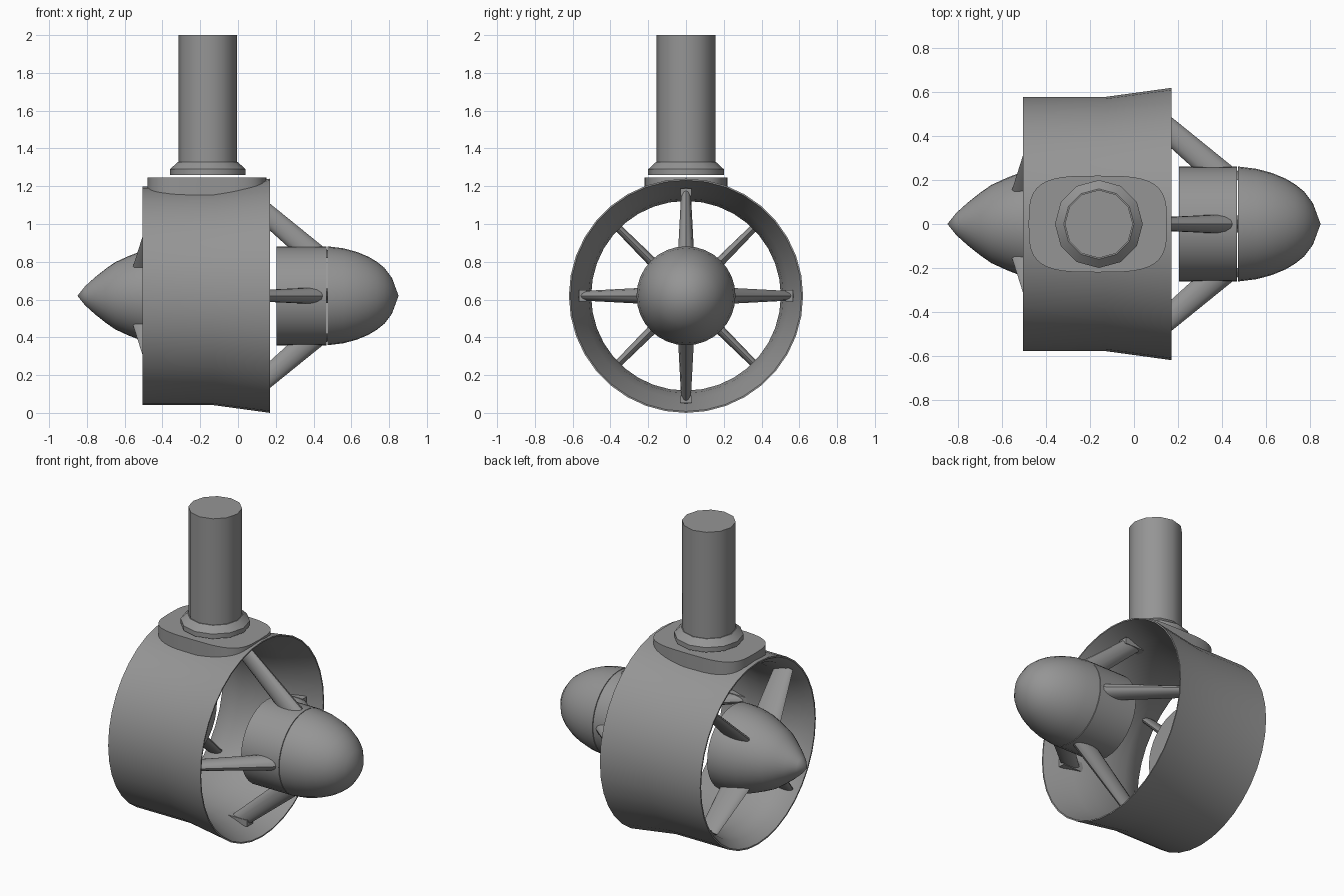
import bpy, bmesh, math
from mathutils import Matrix, Vector

if "Cube" in bpy.data.objects:
    bpy.data.objects.remove(bpy.data.objects["Cube"])

AXIS_Z = 0.62
GREY = bpy.data.materials.new("dark_grey")
GREY.diffuse_color = (0.3, 0.3, 0.3, 1)
GREY.use_nodes = True
GREY.node_tree.nodes["Principled BSDF"].inputs["Base Color"].default_value = GREY.diffuse_color


def finish(name, bm, angle=35):
    bmesh.ops.remove_doubles(bm, verts=bm.verts, dist=1e-5)
    bmesh.ops.recalc_face_normals(bm, faces=bm.faces)
    me = bpy.data.meshes.new(name)
    bm.to_mesh(me)
    bm.free()
    me.materials.append(GREY)
    ob = bpy.data.objects.new(name, me)
    bpy.context.collection.objects.link(ob)
    bpy.ops.object.select_all(action='DESELECT')
    ob.select_set(True)
    bpy.context.view_layer.objects.active = ob
    bpy.ops.object.shade_smooth_by_angle(angle=math.radians(angle))
    return ob


def loft(bm, rings):
    """Skin between rings that have the same number of points."""
    vs = [[bm.verts.new(p) for p in r] for r in rings]
    for a, b in zip(vs, vs[1:]):
        for i in range(len(a)):
            j = (i + 1) % len(a)
            bm.faces.new((a[i], a[j], b[j], b[i]))
    return vs


def lathe(name, profile, segs, along_x=True, closed=False):
    """Spin (position, radius) pairs about the duct axis or the shaft axis."""
    bm = bmesh.new()
    rings = []
    for p, r in profile + (profile[:1] if closed else []):
        ring = []
        for i in range(segs):
            a = 2 * math.pi * i / segs
            c, s = r * math.cos(a), r * math.sin(a)
            ring.append((p, c, AXIS_Z + s) if along_x else (-0.16 + c, s, p))
        rings.append(ring)
    vs = loft(bm, rings)
    if not closed:
        for ring, (p, r) in ((vs[0], profile[0]), (vs[-1], profile[-1])):
            if r > 0.001:
                bm.faces.new(ring)
    return finish(name, bm)


def fin(bm, angle, sections):
    """Streamlined strut: sections are (radius, x start, x end, thickness)."""
    rot = Matrix.Rotation(angle, 3, 'X')
    rings = []
    for r, x0, x1, t in sections:
        ring = []
        for i in range(14):
            a = 2 * math.pi * i / 14
            v = rot @ Vector(((x0 + x1) / 2 + (x1 - x0) / 2 * math.cos(a),
                              t / 2 * math.sin(a), r))
            ring.append(v + Vector((0, 0, AXIS_Z)))
        rings.append(ring)
    vs = loft(bm, rings)
    bm.faces.new(vs[0])
    bm.faces.new(vs[-1])


# Duct ring with a narrow throat and thin lips
lathe("duct", [(-0.505, 0.579), (-0.13, 0.579), (0.17, 0.62), (0.17, 0.612),
               (0.0, 0.545), (-0.1, 0.515), (-0.2, 0.502), (-0.35, 0.502),
               (-0.45, 0.53), (-0.505, 0.57)], 36, closed=True)

# Rear hub: motor barrel and rounded cap, with a fine groove between
lathe("rear_hub_barrel", [(0.205, 0.262), (0.469, 0.262)], 32)
lathe("rear_hub_cap", [(0.473, 0.262), (0.56, 0.251), (0.63, 0.232), (0.69, 0.207),
                       (0.735, 0.18), (0.775, 0.148), (0.815, 0.095), (0.85, 0)], 32)

# Front hub: pointed nose with a short straight back
lathe("front_hub", [(-0.85, 0), (-0.81, 0.05), (-0.757, 0.098), (-0.70, 0.143),
                    (-0.65, 0.178), (-0.58, 0.21), (-0.51, 0.237), (-0.43, 0.255),
                    (-0.38, 0.26), (-0.33, 0.26)], 32)

# Four swept rear struts with mounting feet, four diagonal front struts
for k in range(4):
    a = k * math.pi / 2
    bm = bmesh.new()
    fin(bm, a, [(0.2, 0.33, 0.525, 0.09), (0.57, -0.08, 0.068, 0.05)])
    finish(f"rear_strut_{k + 1}", bm)

    bm = bmesh.new()
    m = (Matrix.Translation((0, 0, AXIS_Z)) @ Matrix.Rotation(a, 4, 'X')
         @ Matrix.Translation((0, 0, 0.547)) @ Matrix.Diagonal((0.17, 0.06, 0.04, 1)))
    bmesh.ops.create_cube(bm, size=1, matrix=m)
    finish(f"rear_strut_foot_{k + 1}", bm)

    bm = bmesh.new()
    fin(bm, a + math.pi / 4, [(0.2, -0.56, -0.37, 0.055), (0.535, -0.485, -0.36, 0.04)])
    finish(f"front_strut_{k + 1}", bm)

# Saddle pad whose lower rim follows the duct
bm = bmesh.new()
top, bottom = [], []
for i in range(40):
    a = 2 * math.pi * i / 40
    c, s = math.cos(a), math.sin(a)
    x = -0.165 + 0.315 * math.copysign(abs(c) ** 0.57, c)
    y = 0.22 * math.copysign(abs(s) ** 0.57, s)
    r = 0.573 + max(0, x + 0.13) * 0.137
    top.append((x, y, 1.245))
    bottom.append((x, y, AXIS_Z + math.sqrt(r * r - y * y)))
rings = loft(bm, [bottom, top])
bm.faces.new(rings[1])
finish("saddle_pad", bm)

# Stepped collar and shaft
lathe("shaft_collar", [(1.26, 0.2), (1.29, 0.2), (1.327, 0.16)], 12, along_x=False)
lathe("shaft", [(1.32, 0.155), (2.0, 0.155)], 12, along_x=False)
